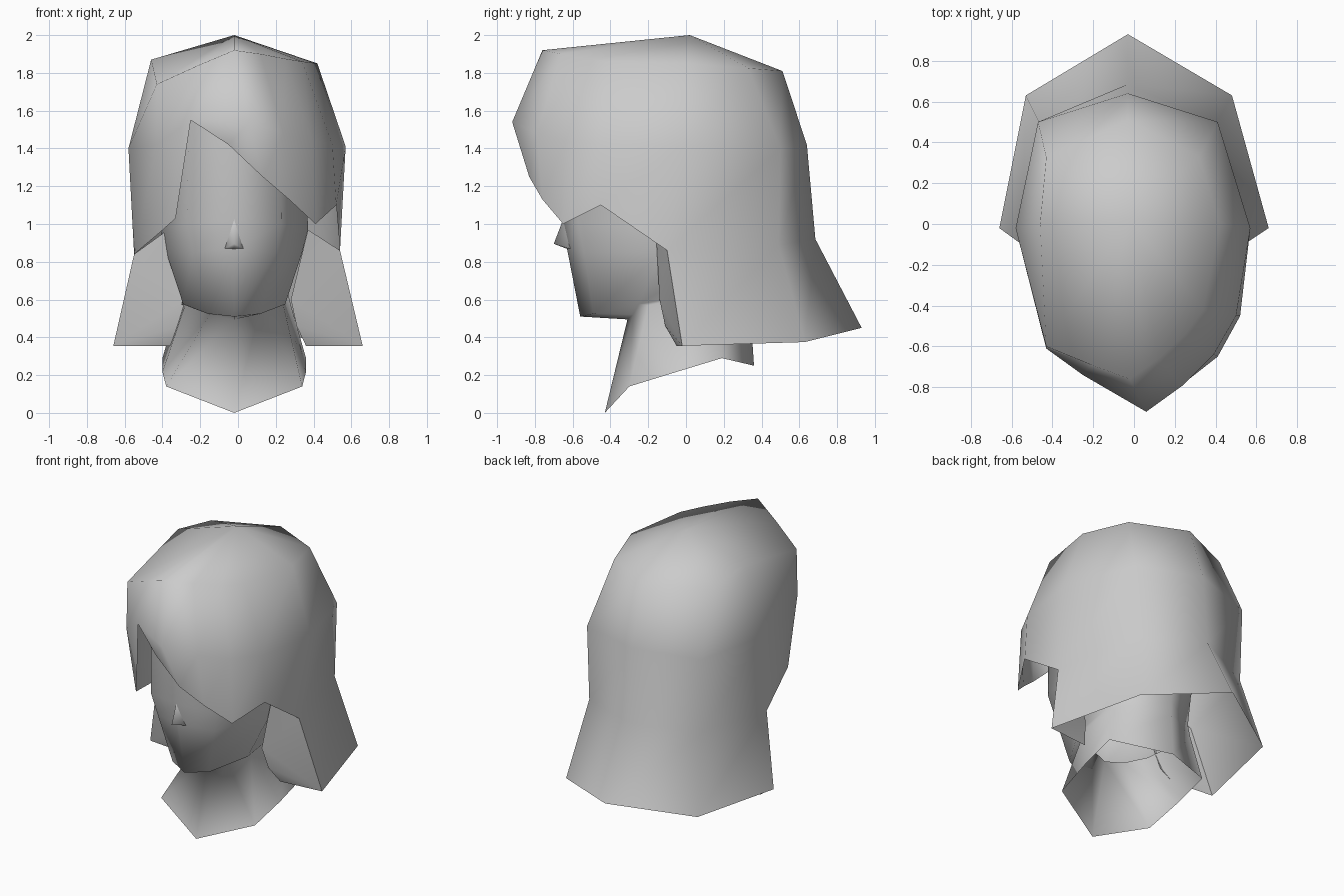
import bpy, bmesh, math

cube = bpy.data.objects.get("Cube")
if cube:
    bpy.data.objects.remove(cube, do_unlink=True)

# One plain grey for everything
grey = bpy.data.materials.new("plain_grey")
grey.use_nodes = True
colour = (0.6, 0.6, 0.6, 1)
grey.diffuse_color = colour
grey.node_tree.nodes["Principled BSDF"].inputs["Base Color"].default_value = colour

HEAD_X = -0.02  # the head sits slightly off centre inside the hair


def finish(name, bm, angle):
    mesh = bpy.data.meshes.new(name)
    bm.to_mesh(mesh)
    bm.free()
    obj = bpy.data.objects.new(name, mesh)
    bpy.context.collection.objects.link(obj)
    mesh.materials.append(grey)
    bpy.ops.object.select_all(action='DESELECT')
    obj.select_set(True)
    bpy.context.view_layer.objects.active = obj
    bpy.ops.object.shade_smooth_by_angle(angle=math.radians(angle))


def add_row(bm, points, shift=0):
    return [bm.verts.new((x + shift, y, z)) for x, y, z in points]


def bridge(bm, upper, lower):
    # Faces between two open rows of equal length
    for i in range(len(upper) - 1):
        bm.faces.new((upper[i], upper[i + 1], lower[i + 1], lower[i]))


# Hair: rows run from the parting, round the right side and back, to the fringe
bm = bmesh.new()
crown = bm.verts.new((-0.02, 0.02, 2.0))
rim = add_row(bm, [(-0.21, -0.69, 1.84), (-0.43, -0.6, 1.74), (-0.46, 0, 1.87),
                   (-0.43, 0.325, 1.815), (-0.03, 0.51, 1.81), (0.32, 0.33, 1.825),
                   (0.42, 0, 1.85), (0.34, -0.42, 1.86), (0.25, -0.54, 1.875),
                   (0.12, -0.66, 1.9), (-0.02, -0.76, 1.92)])
brow = add_row(bm, [(-0.25, -0.74, 1.55), (-0.43, -0.61, 1.42), (-0.58, -0.02, 1.4),
                    (-0.47, 0.5, 1.4), (-0.03, 0.64, 1.42), (0.41, 0.5, 1.4),
                    (0.57, -0.02, 1.41), (0.5, -0.45, 1.42), (0.39, -0.64, 1.44),
                    (0.24, -0.79, 1.48), (0.06, -0.92, 1.54)])
edge = add_row(bm, [(-0.33, -0.64, 1.03), (-0.42, -0.52, 0.95), (-0.55, -0.1, 0.84),
                    (-0.46, 0.49, 0.89), (-0.03, 0.685, 0.92), (0.4, 0.49, 0.89),
                    (0.54, -0.1, 0.86), (0.52, -0.45, 1.1), (0.41, -0.65, 1.0),
                    (0.27, -0.76, 1.13), (0.13, -0.83, 1.25)])
hem = add_row(bm, [(-0.66, -0.02, 0.355), (-0.53, 0.63, 0.375), (-0.03, 0.93, 0.45),
                   (0.48, 0.63, 0.375), (0.66, -0.02, 0.355)])
bridge(bm, rim, brow)
bridge(bm, brow, edge)
bridge(bm, edge[2:7], hem)
for i in range(len(rim)):
    bm.faces.new((crown, rim[(i + 1) % len(rim)], rim[i]))

# Front of the fringe, sweeping from the parting
sweep = bm.verts.new((-0.05, -0.83, 1.42))
bm.faces.new((rim[-1], rim[0], brow[0], brow[-1]))
bm.faces.new((brow[-1], brow[0], sweep))
bm.faces.new((brow[-1], sweep, edge[-1]))

# Turned-in front flaps of the side hair
for side, top, bottom in ((1, edge[6], hem[4]), (-1, edge[2], hem[0])):
    inner = add_row(bm, [(side * 0.37, -0.16, 0.97), (side * 0.28, -0.14, 0.6),
                         (side * 0.31, -0.11, 0.46), (side * 0.36, -0.05, 0.355)])
    flap = [(inner[0], inner[1], top), (top, inner[1], bottom),
            (inner[1], inner[2], bottom), (inner[2], inner[3], bottom)]
    for tri in flap:
        bm.faces.new(tri if side > 0 else tri[::-1])
finish("hair", bm, 70)

# Head and neck: half rings from front centre to back centre, mirrored
half_rings = [
    [(0, -0.66, 1.6), (0.24, -0.58, 1.58), (0.38, 0, 1.6), (0.3, 0.3, 1.6), (0, 0.4, 1.6)],
    [(0, -0.65, 1.02), (0.25, -0.57, 1), (0.39, -0.1, 0.97), (0.3, 0.25, 1), (0, 0.38, 1)],
    [(0, -0.63, 0.87), (0.22, -0.54, 0.85), (0.36, -0.13, 0.85), (0.28, 0.2, 0.85), (0, 0.36, 0.85)],
    [(0, -0.56, 0.51), (0.14, -0.49, 0.525), (0.27, -0.25, 0.575), (0.28, 0.17, 0.65), (0, 0.34, 0.65)],
    [(0, -0.31, 0.495), (0.13, -0.28, 0.52), (0.26, -0.2, 0.57), (0.3, 0.17, 0.57), (0, 0.34, 0.55)],
    [(0, -0.43, 0), (0.36, -0.3, 0.14), (0.38, -0.05, 0.217), (0.38, 0.19, 0.29), (0, 0.36, 0.25)],
]
bm = bmesh.new()
previous = None
for half in half_rings:
    mirrored = [(-x, y, z) for x, y, z in half[1:4]]
    ring = add_row(bm, [half[0]] + mirrored + [half[4]] + half[3:0:-1], HEAD_X)
    if previous:
        bridge(bm, previous + previous[:1], ring + ring[:1])
    previous = ring
finish("head_and_neck", bm, 100)

# Nose
bm = bmesh.new()
bridge_top, tip, right, left, base = add_row(bm, [
    (0, -0.648, 1.03), (0, -0.7, 0.895), (-0.05, -0.61, 0.87),
    (0.05, -0.61, 0.87), (0, -0.628, 0.868)], HEAD_X)
for face in ((bridge_top, right, tip), (bridge_top, tip, left),
             (tip, right, base), (tip, base, left)):
    bm.faces.new(face)
finish("nose", bm, 180)
